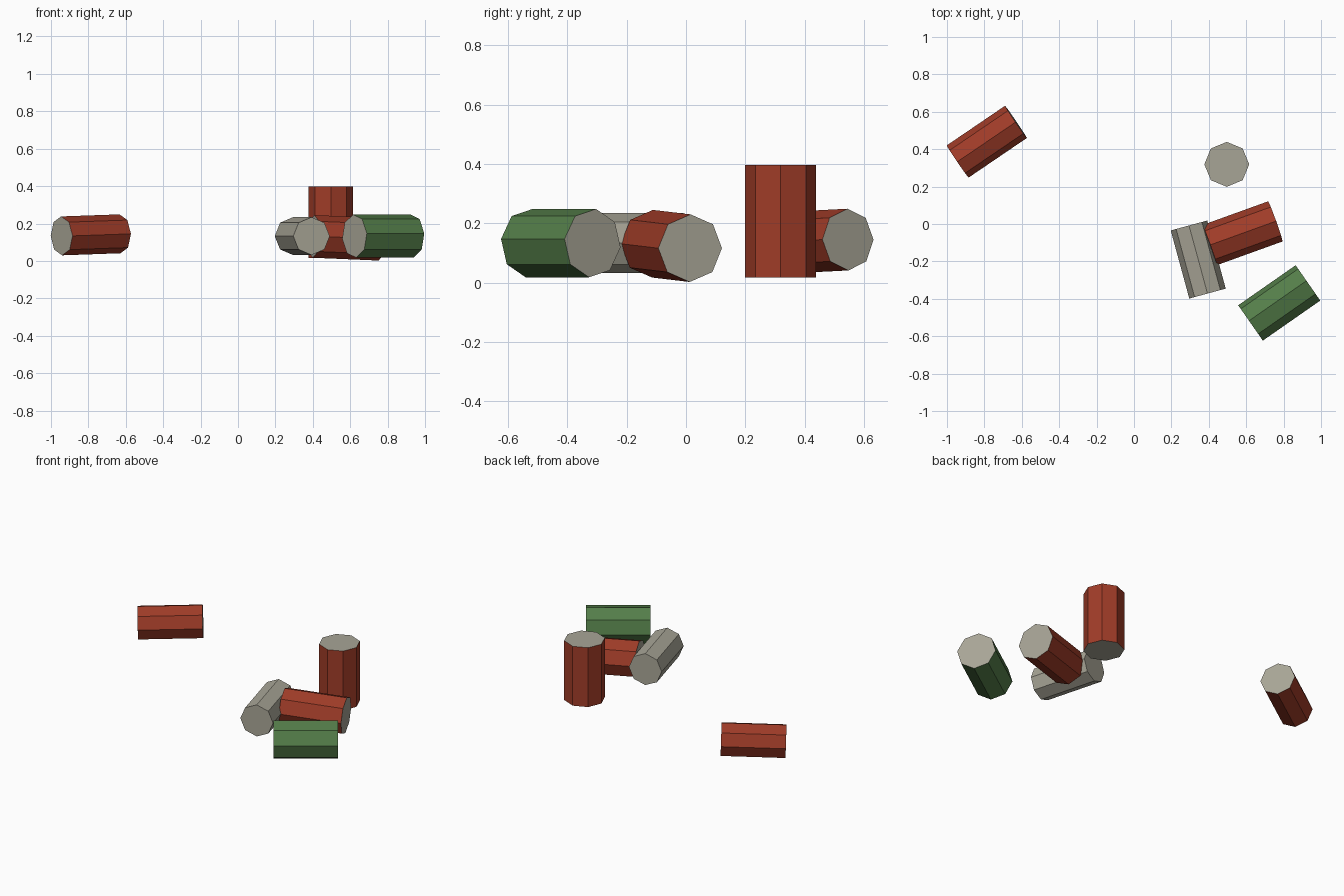
import bpy, bmesh, math
from mathutils import Vector

if "Cube" in bpy.data.objects:
    bpy.data.objects.remove(bpy.data.objects["Cube"])


def make_material(name, color):
    m = bpy.data.materials.new(name)
    m.diffuse_color = (*color, 1)
    m.use_nodes = True
    m.node_tree.nodes["Principled BSDF"].inputs["Base Color"].default_value = m.diffuse_color
    return m


red = make_material("red paint", (0.35, 0.045, 0.021))
green = make_material("green paint", (0.09, 0.21, 0.068))
grey = make_material("bare metal", (0.39, 0.375, 0.305))
SIDES = 8


def can(name, start, end, radius, body, turn=0):
    """Octagonal can between two end centres; painted side, metal lids."""
    start, end = Vector(start), Vector(end)
    axis = (end - start).normalized()
    ref = Vector((0, 1, 0)) if abs(axis.z) > 0.9 else Vector((0, 0, 1))
    up = (ref - axis * ref.dot(axis)).normalized()
    side = up.cross(axis)
    bm = bmesh.new()
    rings = []
    for centre in (start, end):
        ring = []
        for i in range(SIDES):
            t = math.radians(turn) + math.tau * i / SIDES
            ring.append(bm.verts.new(centre + radius * (up * math.cos(t) + side * math.sin(t))))
        rings.append(ring)
    # side panels
    for i in range(SIDES):
        j = (i + 1) % SIDES
        bm.faces.new((rings[0][i], rings[0][j], rings[1][j], rings[1][i]))
    # lids
    for ring in rings:
        bm.faces.new(ring).material_index = 1
    bmesh.ops.recalc_face_normals(bm, faces=bm.faces)
    mesh = bpy.data.meshes.new(name)
    bm.to_mesh(mesh)
    bm.free()
    mesh.materials.append(body)
    mesh.materials.append(grey)
    bpy.context.collection.objects.link(bpy.data.objects.new(name, mesh))


can("standing_red_can", (0.496, 0.319, 0.017), (0.496, 0.319, 0.397), 0.12, red)
can("far_red_can", (-0.943, 0.334, 0.134), (-0.631, 0.546, 0.145), 0.104, red)
can("fallen_red_can", (0.404, -0.113, 0.131), (0.756, 0.014, 0.116), 0.114, red)
can("fallen_green_can", (0.623, -0.529, 0.133), (0.930, -0.315, 0.133), 0.116, green, 7)
can("fallen_grey_can", (0.294, -0.008, 0.133), (0.393, -0.372, 0.133), 0.101, grey)
